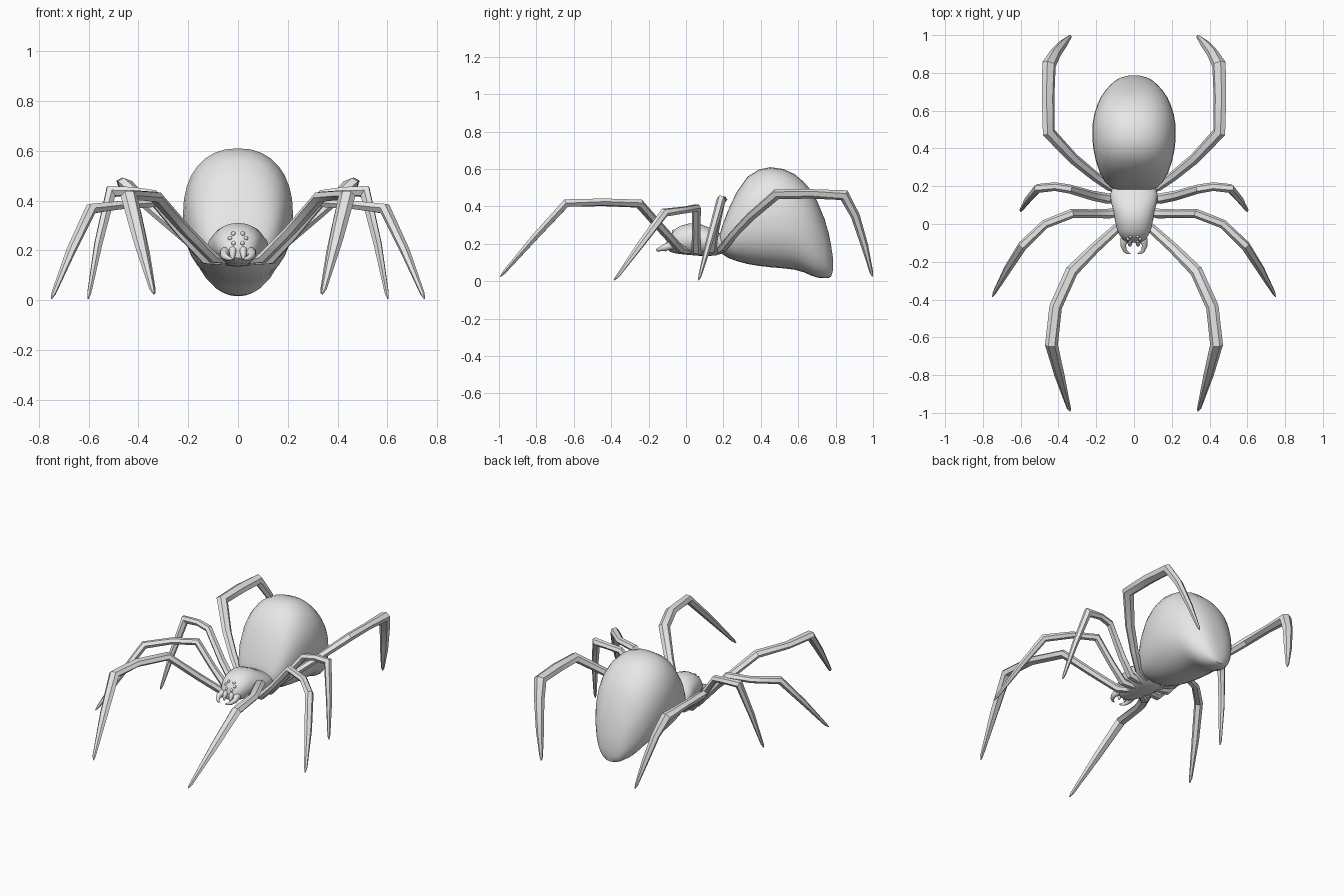
import bpy, bmesh, math
from mathutils import Vector

grey = bpy.data.materials.new("plain_grey")
grey.diffuse_color = (0.8, 0.8, 0.8, 1)


def finish(bm, name, angle=40):
    bmesh.ops.recalc_face_normals(bm, faces=bm.faces)
    me = bpy.data.meshes.new(name)
    bm.to_mesh(me)
    bm.free()
    me.materials.append(grey)
    ob = bpy.data.objects.new(name, me)
    bpy.context.collection.objects.link(ob)
    bpy.ops.object.select_all(action='DESELECT')
    ob.select_set(True)
    bpy.context.view_layer.objects.active = ob
    bpy.ops.object.shade_smooth_by_angle(angle=math.radians(angle))
    return ob


def skin(bm, rings):
    """Bridge rings of points into a closed surface."""
    vs = [[bm.verts.new(p) for p in r] for r in rings]
    n = len(vs[0])
    for a, b in zip(vs, vs[1:]):
        for i in range(n):
            j = (i + 1) % n
            bm.faces.new((a[i], a[j], b[j], b[i]))
    bm.faces.new(vs[0])
    bm.faces.new(vs[-1])


def body(name, sections, power, n=32):
    """Loft along y through (y, top, bottom, half width) sections."""
    rings = []
    for y, top, bot, w in sections:
        ring = []
        for i in range(n):
            a = 2 * math.pi * i / n
            c, s = math.cos(a), math.sin(a)
            x = math.copysign(abs(c) ** (2 / power), c) * w
            z = math.copysign(abs(s) ** (2 / power), s) * (top - bot) / 2
            ring.append((x, y, (top + bot) / 2 + z))
        rings.append(ring)
    bm = bmesh.new()
    skin(bm, rings)
    return finish(bm, name)


def limb(name, path, n=6, angle=40):
    """Tapered tube through (x, y, z, half width, half height), both sides."""
    pts = [Vector(p[:3]) for p in path]
    rings, side = [], None
    for i, p in enumerate(pts):
        d0 = (p - pts[i - 1]).normalized() if i else (pts[1] - p).normalized()
        d1 = (pts[i + 1] - p).normalized() if i < len(pts) - 1 else d0
        t = (d0 + d1).normalized()
        mitre = min(1.3, 1 / max(0.5, t.dot(d0)))
        side = t.cross(Vector((0, 0, 1))) if side is None else side - t * side.dot(t)
        side.normalize()
        up = side.cross(t)
        w, h = path[i][3:]
        rings.append([p + side * w * math.cos(2 * math.pi * k / n)
                      + up * h * mitre * math.sin(2 * math.pi * k / n) for k in range(n)])
    for s, label in ((1, "left"), (-1, "right")):
        bm = bmesh.new()
        skin(bm, [[(v.x * s, v.y, v.z) for v in r] for r in rings])
        finish(bm, name + "_" + label, angle)


# abdomen: tall egg drooping to a low tail
body("abdomen", [
    (0.180, 0.25, 0.17, 0.09), (0.195, 0.30, 0.145, 0.125), (0.225, 0.38, 0.125, 0.155),
    (0.27, 0.475, 0.108, 0.180), (0.33, 0.56, 0.092, 0.201), (0.39, 0.597, 0.082, 0.214),
    (0.45, 0.61, 0.075, 0.221), (0.52, 0.60, 0.069, 0.221), (0.58, 0.573, 0.062, 0.211),
    (0.63, 0.53, 0.048, 0.195), (0.67, 0.485, 0.030, 0.177), (0.705, 0.42, 0.019, 0.153),
    (0.74, 0.335, 0.016, 0.122), (0.762, 0.26, 0.018, 0.095), (0.776, 0.19, 0.025, 0.068),
    (0.785, 0.13, 0.055, 0.03)], 2.25)

# head and thorax
head = body("head_and_thorax", [
    (-0.098, 0.215, 0.17, 0.03), (-0.085, 0.248, 0.157, 0.057), (-0.06, 0.277, 0.15, 0.076),
    (-0.03, 0.296, 0.145, 0.09), (0.02, 0.31, 0.14, 0.101), (0.07, 0.308, 0.136, 0.11),
    (0.12, 0.288, 0.135, 0.123), (0.16, 0.265, 0.138, 0.125), (0.20, 0.25, 0.15, 0.11),
    (0.23, 0.23, 0.17, 0.08)], 2.1)

# eyes, set on the face
bpy.context.view_layer.update()
bm = bmesh.new()
for x, z in ((0.019, 0.267), (0.032, 0.249), (0.018, 0.229)):
    for s in (1, -1):
        hit, loc, nor, idx = head.ray_cast(Vector((x * s, -1, z)), Vector((0, 1, 0)))
        if hit:
            r = bmesh.ops.create_uvsphere(bm, u_segments=12, v_segments=8, radius=0.009)
            bmesh.ops.translate(bm, verts=r["verts"], vec=loc)
finish(bm, "eyes", 60)

# jaws and curled fangs
limb("fang", [
    (0.040, -0.05, 0.195, 0.020, 0.022), (0.052, -0.085, 0.19, 0.021, 0.022),
    (0.057, -0.115, 0.18, 0.015, 0.017), (0.048, -0.140, 0.172, 0.011, 0.012),
    (0.034, -0.153, 0.167, 0.007, 0.008), (0.018, -0.158, 0.165, 0.002, 0.002)], 10, 60)
limb("jaw", [
    (0.020, -0.06, 0.215, 0.014, 0.014), (0.021, -0.095, 0.20, 0.015, 0.015),
    (0.022, -0.108, 0.178, 0.011, 0.012), (0.022, -0.11, 0.16, 0.004, 0.004)], 10, 60)

# four pairs of jointed legs: hip, thigh, knee, shin, ankle, tip
limb("front_leg", [
    (0.04, 0.02, 0.16, 0.018, 0.016), (0.10, -0.03, 0.17, 0.025, 0.022),
    (0.21, -0.13, 0.28, 0.028, 0.022), (0.33, -0.25, 0.415, 0.034, 0.022),
    (0.415, -0.44, 0.422, 0.034, 0.021), (0.437, -0.64, 0.418, 0.034, 0.023),
    (0.395, -0.80, 0.245, 0.027, 0.02), (0.345, -0.975, 0.045, 0.011, 0.010),
    (0.338, -0.992, 0.025, 0.003, 0.003)])
limb("second_leg", [
    (0.05, 0.07, 0.155, 0.02, 0.016), (0.13, 0.055, 0.165, 0.026, 0.022),
    (0.22, 0.055, 0.26, 0.023, 0.020), (0.33, 0.055, 0.392, 0.025, 0.020),
    (0.47, 0.00, 0.382, 0.024, 0.019), (0.59, -0.115, 0.367, 0.026, 0.022),
    (0.67, -0.24, 0.20, 0.022, 0.018), (0.74, -0.365, 0.028, 0.010, 0.009),
    (0.749, -0.385, 0.006, 0.003, 0.003)])
limb("third_leg", [
    (0.05, 0.13, 0.155, 0.02, 0.016), (0.14, 0.135, 0.17, 0.028, 0.022),
    (0.22, 0.15, 0.265, 0.026, 0.021), (0.34, 0.185, 0.425, 0.024, 0.020),
    (0.42, 0.198, 0.437, 0.023, 0.019), (0.51, 0.188, 0.437, 0.024, 0.023),
    (0.56, 0.13, 0.23, 0.020, 0.018), (0.597, 0.075, 0.03, 0.009, 0.009),
    (0.602, 0.067, 0.006, 0.003, 0.003)])
limb("rear_leg", [
    (0.05, 0.17, 0.16, 0.02, 0.016), (0.13, 0.20, 0.18, 0.025, 0.022),
    (0.21, 0.255, 0.25, 0.026, 0.021), (0.32, 0.345, 0.345, 0.029, 0.022),
    (0.452, 0.485, 0.465, 0.036, 0.023), (0.455, 0.67, 0.467, 0.036, 0.023),
    (0.450, 0.845, 0.460, 0.038, 0.026), (0.415, 0.905, 0.35, 0.030, 0.023),
    (0.375, 0.955, 0.19, 0.024, 0.018), (0.340, 0.992, 0.045, 0.010, 0.009),
    (0.335, 0.998, 0.025, 0.003, 0.003)])
